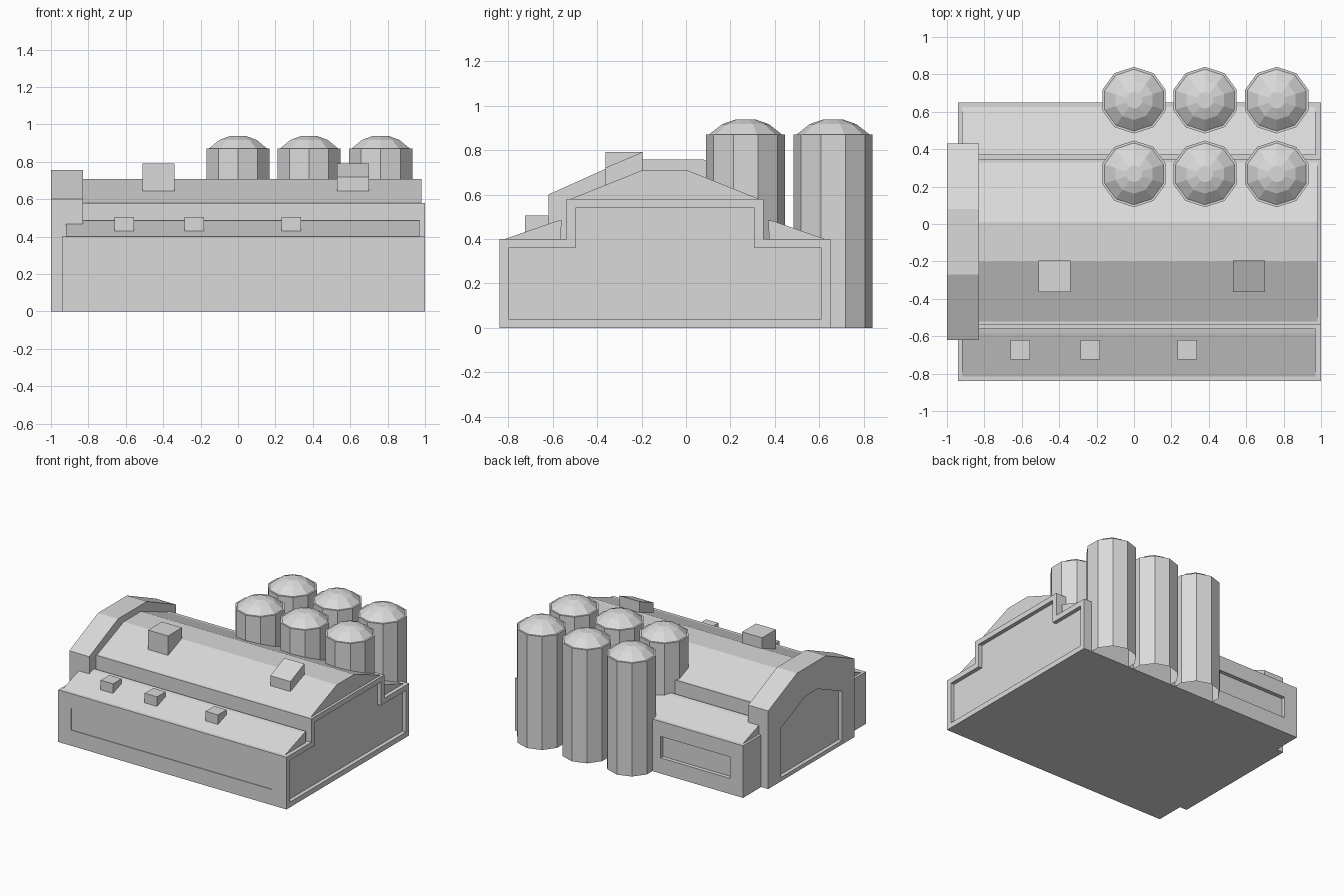
import bpy, bmesh
from math import radians, cos, sin

cube = bpy.data.objects.get("Cube")
if cube:
    bpy.data.objects.remove(cube, do_unlink=True)

GREY = (0.7, 0.7, 0.7, 1)
grey = bpy.data.materials.new("light_grey")
grey.use_nodes = True
grey.diffuse_color = GREY
grey.node_tree.nodes["Principled BSDF"].inputs["Base Color"].default_value = GREY

MID = -0.095  # centre line of the hall in y


def finish(bm, name):
    bmesh.ops.recalc_face_normals(bm, faces=bm.faces)
    mesh = bpy.data.meshes.new(name)
    bm.to_mesh(mesh)
    bm.free()
    mesh.materials.append(grey)
    obj = bpy.data.objects.new(name, mesh)
    bpy.context.collection.objects.link(obj)
    return obj


def prism(name, profile, x0, x1):
    """Extrude a (y, z) profile from x0 to x1."""
    bm = bmesh.new()
    face = bm.faces.new([bm.verts.new((x0, y, z)) for y, z in profile])
    ext = bmesh.ops.extrude_face_region(bm, geom=[face])["geom"]
    bmesh.ops.translate(bm, vec=(x1 - x0, 0, 0),
                        verts=[v for v in ext if isinstance(v, bmesh.types.BMVert)])
    return finish(bm, name)


def box(name, x0, x1, y0, y1, z0, z1):
    return prism(name, [(y0, z0), (y1, z0), (y1, z1), (y0, z1)], x0, x1)


def symmetric(half):
    """Mirror (offset, z) points about the hall's centre line."""
    return [(MID + d, z) for d, z in half] + [(MID - d, z) for d, z in reversed(half)]


def cut(obj, cutter):
    mod = obj.modifiers.new("recess", 'BOOLEAN')
    mod.operation = 'DIFFERENCE'
    mod.solver = 'EXACT'
    mod.object = cutter
    bpy.context.view_layer.objects.active = obj
    bpy.ops.object.modifier_apply(modifier=mod.name)
    bpy.data.objects.remove(cutter, do_unlink=True)


# Stepped hall with recessed panels on its end, front and back
hall = prism("hall", symmetric([(0.745, 0), (0.745, 0.4), (0.443, 0.4), (0.443, 0.58)]),
             -0.94, 1)
cut(hall, prism("end_cutter", symmetric([(0.705, 0.04), (0.705, 0.36),
                                         (0.403, 0.36), (0.403, 0.54)]), 0.97, 1.1))
cut(hall, box("front_cutter", -0.83, 0.88, -0.9, -0.835, 0.12, 0.285))
cut(hall, box("back_cutter", -0.83, -0.24, 0.62, 0.7, 0.12, 0.285))

# Main roof and the two lean-to roofs
prism("main_roof", symmetric([(0.425, 0.57), (0.425, 0.58), (0.105, 0.708)]), -0.9, 0.98)
for side, name in ((-1, "front_lower_roof"), (1, "back_lower_roof")):
    slope = [(0.72, 0.39), (0.72, 0.4), (0.49, 0.48), (0.465, 0.485), (0.47, 0.39)]
    prism(name, [(MID + side * d, z) for d, z in slope], -0.92, 0.97)

# Tall end block with an arched recess
end_block = prism("end_block", symmetric([(0.525, 0), (0.525, 0.6), (0.175, 0.757)]), -1, -0.83)
cut(end_block, prism("arch_cutter", symmetric([(0.37, 0.03), (0.37, 0.41), (0.075, 0.54)]),
                     -1.1, -0.97))

# Roof boxes: one flat, one sloped, and three small vents
box("flat_roof_box", -0.51, -0.34, -0.363, -0.195, 0.6, 0.792)
prism("sloped_roof_box", [(-0.363, 0.6), (-0.195, 0.6), (-0.195, 0.792), (-0.363, 0.72)],
      0.53, 0.7)
for i, x in enumerate((-0.607, -0.233, 0.285)):
    box(f"vent_{i + 1}", x - 0.052, x + 0.052, -0.725, -0.62, 0.4, 0.505)


def silo(name, cx, cy, base):
    """Ten-sided silo, open below, with a small rim and a faceted dome."""
    bm = bmesh.new()
    rings = []
    for r, z in ((0.178, base), (0.178, 0.87), (0.165, 0.87), (0.105, 0.917), (0.045, 0.938)):
        rings.append([bm.verts.new((cx + r * cos(a), cy + r * sin(a), z))
                      for a in (radians(90 + 36 * k) for k in range(10))])
    for low, high in zip(rings, rings[1:]):
        for k in range(10):
            n = (k + 1) % 10
            bm.faces.new((low[k], low[n], high[n], high[k]))
    bm.faces.new(rings[-1])
    finish(bm, name)


for col, cx in enumerate((0, 0.38, 0.763)):
    silo(f"front_silo_{col + 1}", cx, 0.268, 0.3)
    silo(f"back_silo_{col + 1}", cx, 0.662, 0)
